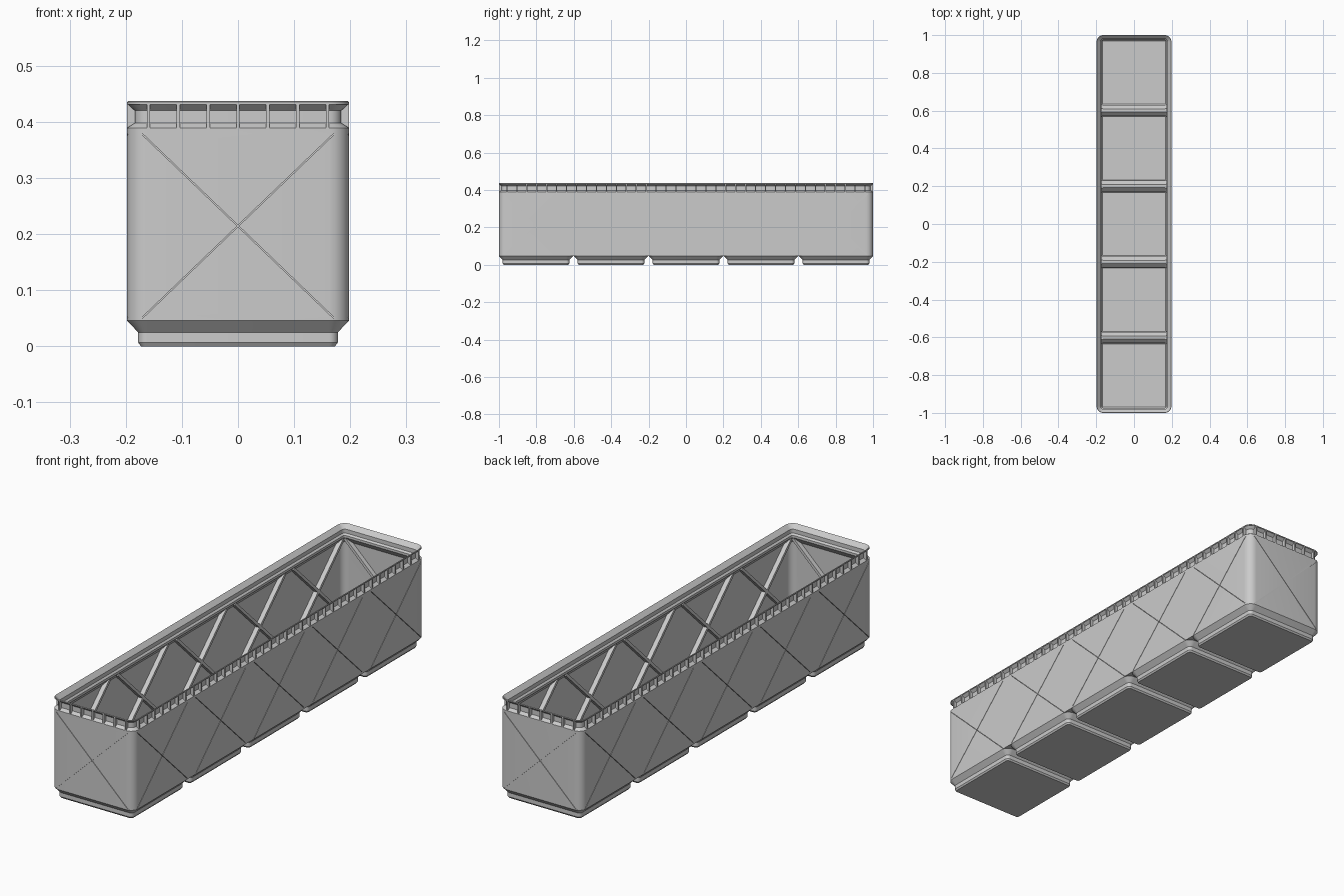
import bpy, bmesh, math
from mathutils import Matrix

if "Cube" in bpy.data.objects:
    bpy.data.objects.remove(bpy.data.objects["Cube"])

HALF, STRETCH, PITCH, RAD = 0.198, 0.802, 0.401, 0.036
CELLS = [PITCH * k for k in range(-2, 3)]

mat = bpy.data.materials.new("grey plastic")
mat.diffuse_color = (0.6, 0.6, 0.6, 1)
mat.use_nodes = True
mat.node_tree.nodes["Principled BSDF"].inputs["Base Color"].default_value = mat.diffuse_color


def finish(name, bm, smooth=False):
    bmesh.ops.recalc_face_normals(bm, faces=bm.faces)
    me = bpy.data.meshes.new(name)
    bm.to_mesh(me)
    bm.free()
    me.materials.append(mat)
    ob = bpy.data.objects.new(name, me)
    bpy.context.collection.objects.link(ob)
    if smooth:
        shade(ob)
    return ob


def activate(ob):
    bpy.ops.object.select_all(action='DESELECT')
    ob.select_set(True)
    bpy.context.view_layer.objects.active = ob


def shade(ob):
    activate(ob)
    bpy.ops.object.shade_smooth_by_angle(angle=math.radians(30))


def ring(bm, h, z, stretch=0.0, cy=0.0, seg=8):
    """Rounded rectangle of vertices; the corner radius shrinks with the inset."""
    r = max(RAD - (HALF - h), 0.006)
    hx, hy = h - r, h + stretch - r
    out = []
    for q, (sx, sy) in enumerate(((1, 1), (-1, 1), (-1, -1), (1, -1))):
        for i in range(seg + 1):
            a = math.pi / 2 * (q + i / seg)
            out.append(bm.verts.new((sx * hx + r * math.cos(a),
                                     cy + sy * hy + r * math.sin(a), z)))
    return out


def loft(bm, rings, closed=False):
    pairs = list(zip(rings, rings[1:]))
    if closed:
        pairs.append((rings[-1], rings[0]))
    for a, b in pairs:
        n = len(a)
        for i in range(n):
            j = (i + 1) % n
            bm.faces.new((a[i], a[j], b[j], b[i]))


def prism(bm, pts, vec, mx):
    """Extrude a polygon of 3D points along vec and place it with mx."""
    lo = [bm.verts.new(mx @ Matrix.Translation(p).translation) for p in pts]
    up = [bm.verts.new(mx @ Matrix.Translation([a + b for a, b in zip(p, vec)]).translation)
          for p in pts]
    bm.faces.new(lo)
    bm.faces.new(up[::-1])
    n = len(pts)
    for i in range(n):
        j = (i + 1) % n
        bm.faces.new((lo[i], up[i], up[j], lo[j]))


# Wall frames: local x points outward, local y runs along the wall
WALLS = []
for k in range(4):
    end = k % 2 == 1
    frame = Matrix.Rotation(k * math.pi / 2, 4, 'Z') @ Matrix.Translation((STRETCH if end else 0, 0, 0))
    WALLS.append((frame, [0.0] if end else CELLS, 3 if end else 18))


def diagonals(bm, sign, inner, outer, thick):
    """One diagonal bar per wall cell."""
    tilt = sign * math.atan2(0.33, 0.344)
    for frame, cells, _ in WALLS:
        for u in cells:
            mx = (frame @ Matrix.Translation(((inner + outer) / 2, u, 0.2145))
                  @ Matrix.Rotation(tilt, 4, 'X')
                  @ Matrix.Diagonal((outer - inner, 0.475, thick, 1)))
            bmesh.ops.create_cube(bm, size=1, matrix=mx)


# Bin walls with the stacking lip and its outer recess
profile = [(0.198, 0.046), (0.198, 0.389), (0.184, 0.398), (0.184, 0.42),
           (0.196, 0.431), (0.198, 0.431), (0.198, 0.435), (0.196, 0.437),
           (0.178, 0.419), (0.178, 0.402), (0.171, 0.395), (0.171, 0.385),
           (0.192, 0.36), (0.192, 0.046)]
bm = bmesh.new()
loft(bm, [ring(bm, h, z, STRETCH) for h, z in profile], closed=True)
walls = finish("bin_walls", bm)

# Thin diagonal slits through the walls
for sign in (1, -1):
    bm = bmesh.new()
    diagonals(bm, sign, 0.188, 0.21, 0.002)
    cutter = finish("slit_cutter", bm)
    cutter.hide_render = True
    mod = walls.modifiers.new("slits", 'BOOLEAN')
    mod.operation = 'DIFFERENCE'
    mod.solver = 'EXACT'
    mod.object = cutter
    activate(walls)
    bpy.ops.object.modifier_apply(modifier=mod.name)
    bpy.data.objects.remove(cutter)
shade(walls)

# Crossed stiffening ribs on the inside of the walls
bm = bmesh.new()
for sign in (1, -1):
    diagonals(bm, sign, 0.172, 0.194, 0.012)
finish("wall_ribs", bm)

# Small upright fins bridging the lip recess
bm = bmesh.new()
for frame, _, count in WALLS:
    for i in range(-count, count + 1):
        u = i * 0.0532 - 0.003
        pts = [(0.198, u, 0.389), (0.182, u, 0.397), (0.182, u, 0.42),
               (0.196, u, 0.4325), (0.198, u, 0.4325)]
        prism(bm, pts, (0, 0.006, 0), frame)
finish("lip_fins", bm)

# Hollow stepped feet, one per cell
outer = [(0.173, 0), (0.178, 0.007), (0.178, 0.025), (0.198, 0.046)]
inner = [(0.192, 0.048), (0.172, 0.028), (0.172, 0.011), (0.168, 0.007)]
for n, cy in enumerate(CELLS):
    bm = bmesh.new()
    rings = [ring(bm, h, z, 0, cy) for h, z in outer + inner]
    loft(bm, rings)
    bm.faces.new(rings[0])
    bm.faces.new(rings[-1])
    finish("foot_%d" % (n + 1), bm, smooth=True)

# Bridges closing the gaps between neighbouring feet
bm = bmesh.new()
for k in (-1.5, -0.5, 0.5, 1.5):
    pts = [(0.196, -0.037, 0.046), (0.196, 0.037, 0.046), (0.186, 0.02, 0.046), (0.165, 0.007, 0.046),
           (-0.165, 0.007, 0.046), (-0.186, 0.02, 0.046), (-0.196, 0.037, 0.046),
           (-0.196, -0.037, 0.046), (-0.186, -0.02, 0.046), (-0.165, -0.007, 0.046),
           (0.165, -0.007, 0.046), (0.186, -0.02, 0.046)]
    prism(bm, pts, (0, 0, 0.005), Matrix.Translation((0, k * PITCH, 0)))
# make prism points local to each bridge, then tidy the polygons
bmesh.ops.triangulate(bm, faces=[f for f in bm.faces if len(f.verts) > 4])
finish("foot_bridges", bm)
